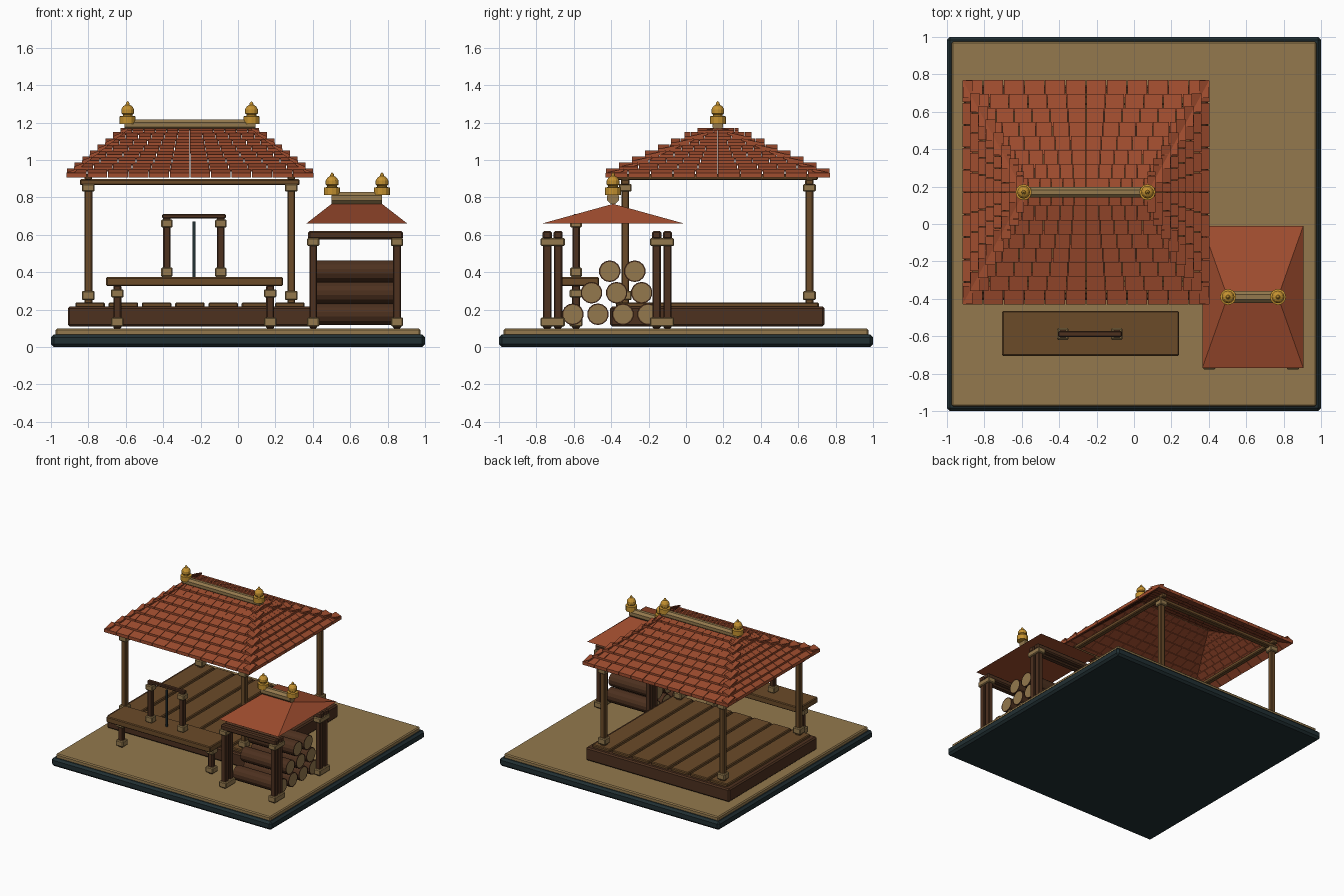
import bpy, bmesh, math
from mathutils import Matrix, Vector

if "Cube" in bpy.data.objects:
    bpy.data.objects.remove(bpy.data.objects["Cube"])


def material(name, srgb):
    rgb = [(c / 255) ** 2.2 for c in srgb]
    m = bpy.data.materials.new(name)
    m.use_nodes = True
    m.diffuse_color = (*rgb, 1)
    m.node_tree.nodes["Principled BSDF"].inputs["Base Color"].default_value = (*rgb, 1)
    return m


SLATE = material("dark slate", (38, 51, 54))
TAN = material("sandy tan", (146, 120, 78))
RED = material("roof red", (158, 78, 50))
GOLD = material("gold", (196, 145, 52))
WOOD = material("mid brown wood", (106, 76, 45))
DARK = material("dark brown wood", (78, 52, 36))


def finish(name, bm, *mats):
    bmesh.ops.recalc_face_normals(bm, faces=bm.faces)
    me = bpy.data.meshes.new(name)
    bm.to_mesh(me)
    bm.free()
    for m in mats:
        me.materials.append(m)
    ob = bpy.data.objects.new(name, me)
    bpy.context.collection.objects.link(ob)
    return ob


def box(name, x, y, z, mat, bevel=0.006):
    """Bevelled box given its (low, high) range on each axis."""
    bm = bmesh.new()
    bmesh.ops.create_cube(bm, size=1)
    for v in bm.verts:
        v.co = [(a + b) / 2 + c * (b - a) for (a, b), c in zip((x, y, z), v.co)]
    if bevel:
        bmesh.ops.bevel(bm, geom=bm.edges[:], offset=bevel, segments=1, affect='EDGES')
    return finish(name, bm, mat)


def around(c, width):
    return (c - width / 2, c + width / 2)


def post(name, x, y, z, blocks, mat, width=0.042, block=0.068):
    """Square post with tan blocks around it at the given heights."""
    box(name, around(x, width), around(y, width), z, mat)
    for i, b in enumerate(blocks):
        box(f"{name}_block_{i}", around(x, block), around(y, block), b, TAN)


def bar_x(name, x, y, z, r, sides, mats, inset=0):
    """Cylinder lying along x; the ends take the second material."""
    bm = bmesh.new()
    turn = Matrix.Translation((sum(x) / 2, y, z)) @ Matrix.Rotation(math.pi / 2, 4, 'Y') \
        @ Matrix.Rotation(math.pi / sides, 4, 'Z')
    bmesh.ops.create_cone(bm, cap_ends=True, segments=sides, radius1=r, radius2=r,
                          depth=x[1] - x[0], matrix=turn)
    if inset:
        ends = [f for f in bm.faces if len(f.verts) == sides]
        bmesh.ops.inset_individual(bm, faces=ends, thickness=inset)
        for f in ends:
            f.material_index = 1
    return finish(name, bm, *mats)


def finial(name, x, y, z):
    """Turned gold ornament: drum, collar, bulb and tip."""
    profile = [(0, 0), (.043, 0), (.043, .04), (.026, .043), (.026, .05), (.034, .056),
               (.034, .078), (.024, .094), (.011, .102), (.009, .112), (0, .122)]
    bm = bmesh.new()
    vs = [bm.verts.new((x + r, y, z + h)) for r, h in profile]
    es = [bm.edges.new(p) for p in zip(vs, vs[1:])]
    bmesh.ops.spin(bm, geom=vs + es, cent=(x, y, 0), axis=(0, 0, 1),
                   angle=math.tau, steps=12)
    bmesh.ops.remove_doubles(bm, verts=bm.verts, dist=0.0005)
    finish(name, bm, GOLD)


# Ground
box("base_slab", (-1, 1), (-1, 1), (0, 0.068), SLATE, 0.016)
box("sand_ground", (-.975, .975), (-.975, .975), (0.06, 0.098), TAN, 0.008)

# Pavilion floor
PX, PY = -0.257, 0.17
box("platform_frame", (-.91, .395), (-.405, .74), (0.11, 0.217), DARK, 0.01)
for i in range(7):
    box(f"floor_plank_{i}", around(PX + (i - 3) * 0.178, 0.158), (-.375, .71),
        (0.2, 0.238), WOOD)

# Pavilion posts and eave beams
for side, x in (("right", -.80), ("left", .285)):
    for end, y in (("front", -.325), ("back", .66)):
        post(f"pavilion_post_{end}_{side}", x, y, (.23, .9),
             [(.25, .3), (.83, .872)], WOOD)
    box(f"side_beam_{side}", around(x, .04), (-.37, .705), (.893, .925), WOOD)
for end, y in (("front", -.325), ("back", .66)):
    box(f"cross_beam_{end}", (-.845, .33), around(y, .045), (.865, .897), WOOD)

# Tiled hip roof
HX, HY, RIDGE, EAVE, TOP, ROWS = 0.66, 0.60, 0.33, 0.905, 1.165, 8


def roof_side(bm, angle, half, top_half, run_eave, run_top, count):
    """Rows of overlapping wedge tiles on one slope, turned about the centre."""
    turn = Matrix.Translation((PX, PY, 0)) @ Matrix.Rotation(angle, 4, 'Z')
    for row in range(ROWS):
        t0 = row / ROWS
        t1 = min(1, (row + 1.3) / ROWS)
        w = half + (top_half - half) * t0
        for i in range(count):
            a, b = [-w + 2 * w * (i + k) / count for k in (0.02, 0.98)]
            corners = []
            for t, low, high in ((t0, 0, 0.026), (t1, -0.006, 0.006)):
                y = -(run_eave + (run_top - run_eave) * t)
                z = EAVE + (TOP - EAVE) * t
                corners += [bm.verts.new(turn @ Vector((x, y, z + dz)))
                            for x, dz in ((a, low), (b, low), (b, high), (a, high))]
            o, n = corners[:4], corners[4:]
            bm.faces.new(o)
            bm.faces.new(n[::-1])
            for k in range(4):
                j = (k + 1) % 4
                bm.faces.new((o[j], o[k], n[k], n[j]))


bm = bmesh.new()
for k in range(2):
    roof_side(bm, k * math.pi, HX, RIDGE, HY, 0, 12)
    roof_side(bm, (k + 0.5) * math.pi, HY, 0.04, HX, RIDGE, 10)
finish("pavilion_roof_tiles", bm, RED)
bar_x("pavilion_ridge", (PX - .35, PX + .35), PY, 1.187, 0.031, 8, [TAN])
for side, x in (("right", -.59), ("left", .072)):
    finial(f"pavilion_finial_{side}", x, PY, 1.193)

# Bench with a hanging frame
box("bench_top", (-.705, .24), (-.705, -.465), (.325, .373), WOOD)
for side, x in (("right", -.645), ("left", .172)):
    post(f"bench_leg_{side}", x, -.588, (.098, .33), [(.11, .157), (.265, .308)], DARK)
for side, x in (("right", -.38), ("left", -.092)):
    post(f"frame_post_{side}", x, -.588, (.37, .692), [(.375, .425), (.638, .682)],
         DARK, 0.04, 0.062)
box("frame_crossbar", (-.405, -.065), around(-.588, .03), (.688, .71), DARK, 0.004)
box("hanging_rod", around(-.235, .014), around(-.588, .014), (.37, .672), SLATE, 0)

# Log shelter frame: paired posts and paired beams
for end, yc in (("front", -.713), ("back", -.128)):
    for side, x in (("right", .402), ("left", .85)):
        for n, y in enumerate((yc - .029, yc + .029)):
            box(f"shelter_post_{end}_{side}_{n}", around(x, .042), around(y, .045),
                (.1, .585), DARK)
        for n, z in enumerate(((.11, .158), (.54, .582))):
            box(f"shelter_block_{end}_{side}_{n}", around(x, .066), around(yc, .13), z, TAN)
    for n, y in enumerate((yc - .029, yc + .029)):
        box(f"shelter_beam_{end}_{n}", (.375, .882), around(y, .05), (.575, .62), DARK, 0.009)

# Stacked logs
for row, (first, count) in enumerate(((-.605, 4), (-.505, 3), (-.408, 2))):
    for i in range(count):
        bar_x(f"log_{row}_{i}", (.415, .83), first + i * 0.134, .175 + row * .115,
              0.058, 14, [DARK, TAN], 0.007)

# Shelter roof: closed hip with a short ridge
bm = bmesh.new()
SX, SY = 0.635, -0.39
eave = [bm.verts.new((SX + sx * .27, SY + sy * .38, .66))
        for sx, sy in ((-1, -1), (1, -1), (1, 1), (-1, 1))]
ridge = [bm.verts.new((SX + sx * .135, SY, .765)) for sx in (-1, 1)]
bm.faces.new(eave)
bm.faces.new((eave[0], eave[1], ridge[1], ridge[0]))
bm.faces.new((eave[2], eave[3], ridge[0], ridge[1]))
bm.faces.new((eave[1], eave[2], ridge[1]))
bm.faces.new((eave[3], eave[0], ridge[0]))
finish("shelter_roof", bm, RED)
bar_x("shelter_ridge", (.5, .77), SY, .796, 0.034, 8, [TAN])
for side, x in (("right", .503), ("left", .77)):
    finial(f"shelter_finial_{side}", x, SY, .812)
